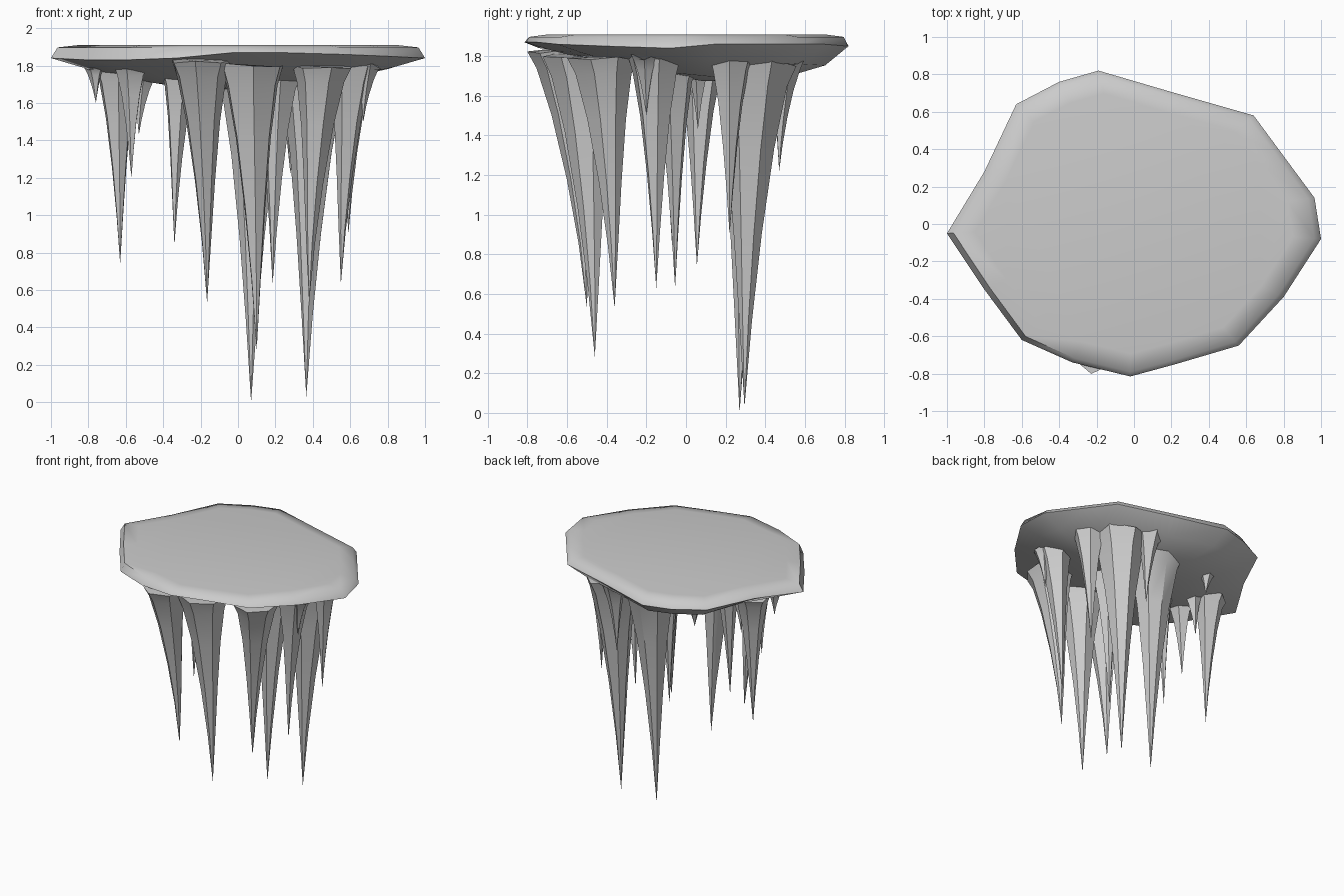
import bpy, math, random

if "Cube" in bpy.data.objects:
    bpy.data.objects.remove(bpy.data.objects["Cube"])
random.seed(4)


def mesh_object(name, verts, faces, angle):
    me = bpy.data.meshes.new(name)
    me.from_pydata(verts, [], faces)
    me.update()
    ob = bpy.data.objects.new(name, me)
    bpy.context.collection.objects.link(ob)
    bpy.ops.object.select_all(action='DESELECT')
    ob.select_set(True)
    bpy.context.view_layer.objects.active = ob
    bpy.ops.object.shade_smooth_by_angle(angle=math.radians(angle))
    return ob


# Rock slab: outline counter-clockwise seen from above (x, y, rim height)
rim = [(1.0, -.08, 1.84), (.965, .14, 1.86), (.78, .39, 1.86), (.64, .58, 1.86),
       (.22, .70, 1.86), (-.19, .82, 1.85), (-.40, .76, 1.85), (-.63, .64, 1.86),
       (-.80, .28, 1.86), (-1.0, -.05, 1.84), (-.80, -.35, 1.83), (-.60, -.62, 1.83),
       (-.33, -.74, 1.84), (-.02, -.815, 1.87), (.22, -.75, 1.87), (.56, -.65, 1.86),
       (.80, -.39, 1.85)]
n = len(rim)
verts = [(x * .85, y * .85, 1.91) for x, y, z in rim]
verts += [(x * .965, y * .97, 1.897) for x, y, z in rim]
verts += list(rim)
for s, h in ((.84, 1.79), (.45, 1.705)):
    verts += [(x * s, y * s + .08 * (1 - s), h - .045 * y) for x, y, z in rim]
verts.append((0, .08, 1.675))
faces = [list(range(n))]
for r in range(4):
    a, b = r * n, (r + 1) * n
    faces += [(a + (i + 1) % n, a + i, b + i, b + (i + 1) % n) for i in range(n)]
faces += [(4 * n + (i + 1) % n, 4 * n + i, 5 * n) for i in range(n)]
mesh_object("rock_slab", verts, faces, 55)

# Stalactites: tapered concave spikes, leaning from base centre to tip
PROFILE = [(0, 1.04), (.07, .84), (.25, .58), (.5, .34), (.75, .155)]


def stalactite(i, tip, base, radius, top, sides=7):
    turn = random.random() * 6.28
    wob = [random.uniform(.88, 1.12) for _ in range(sides)]
    vs, fs = [], []
    for t, r in PROFILE:
        k = (1 - t) ** 1.5
        cx = tip[0] + (base[0] - tip[0]) * k
        cy = tip[1] + (base[1] - tip[1]) * k
        z = top + (tip[2] - top) * t
        for j in range(sides):
            a = turn + j * 2 * math.pi / sides
            q = radius * r * wob[j]
            dz = random.uniform(-.025, .02) if t == 0 else 0
            vs.append((cx + q * math.cos(a), cy + q * math.sin(a), z + dz))
    vs.append(tip)
    m = len(PROFILE)
    fs.append(list(range(sides)))
    for r in range(m - 1):
        a, b = r * sides, (r + 1) * sides
        fs += [(a + (j + 1) % sides, a + j, b + j, b + (j + 1) % sides) for j in range(sides)]
    fs += [((m - 1) * sides + (j + 1) % sides, (m - 1) * sides + j, m * sides) for j in range(sides)]
    mesh_object(f"stalactite_{i:02d}", vs, fs, 35)


# (tip, base centre, base radius, base height, sides)
spikes = [
    ((.07, .27, 0), (.07, .32), .20, 1.76, 7),
    ((.365, .295, .03), (.40, .34), .20, 1.77, 7),
    ((.10, -.46, .28), (.07, -.52), .18, 1.80, 7),
    ((-.165, -.50, .53), (-.21, -.62), .17, 1.83, 7),
    ((.38, -.36, .53), (.46, -.41), .17, 1.80, 7),
    ((.55, -.15, .63), (.60, -.16), .125, 1.79, 6),
    ((.185, -.055, .63), (.20, -.06), .12, 1.75, 6),
    ((-.63, .055, .74), (-.65, .07), .13, 1.78, 6),
    ((-.34, -.07, .84), (-.31, -.07), .10, 1.76, 6),
    ((.59, .22, .90), (.62, .22), .12, 1.79, 6),
    ((-.57, -.14, 1.20), (-.57, -.15), .09, 1.79, 5),
    ((.28, .47, 1.22), (.28, .50), .09, 1.76, 5),
    ((-.53, .06, 1.43), (-.51, .06), .07, 1.75, 5),
    ((.67, -.20, 1.50), (.70, -.20), .07, 1.80, 5),
    ((-.76, -.03, 1.60), (-.77, -.03), .06, 1.80, 5),
    ((-.35, .39, 1.56), (-.35, .40), .07, 1.74, 5),
]
for i, (tip, base, rad, top, sides) in enumerate(spikes):
    stalactite(i + 1, tip, base, rad, top, sides)
